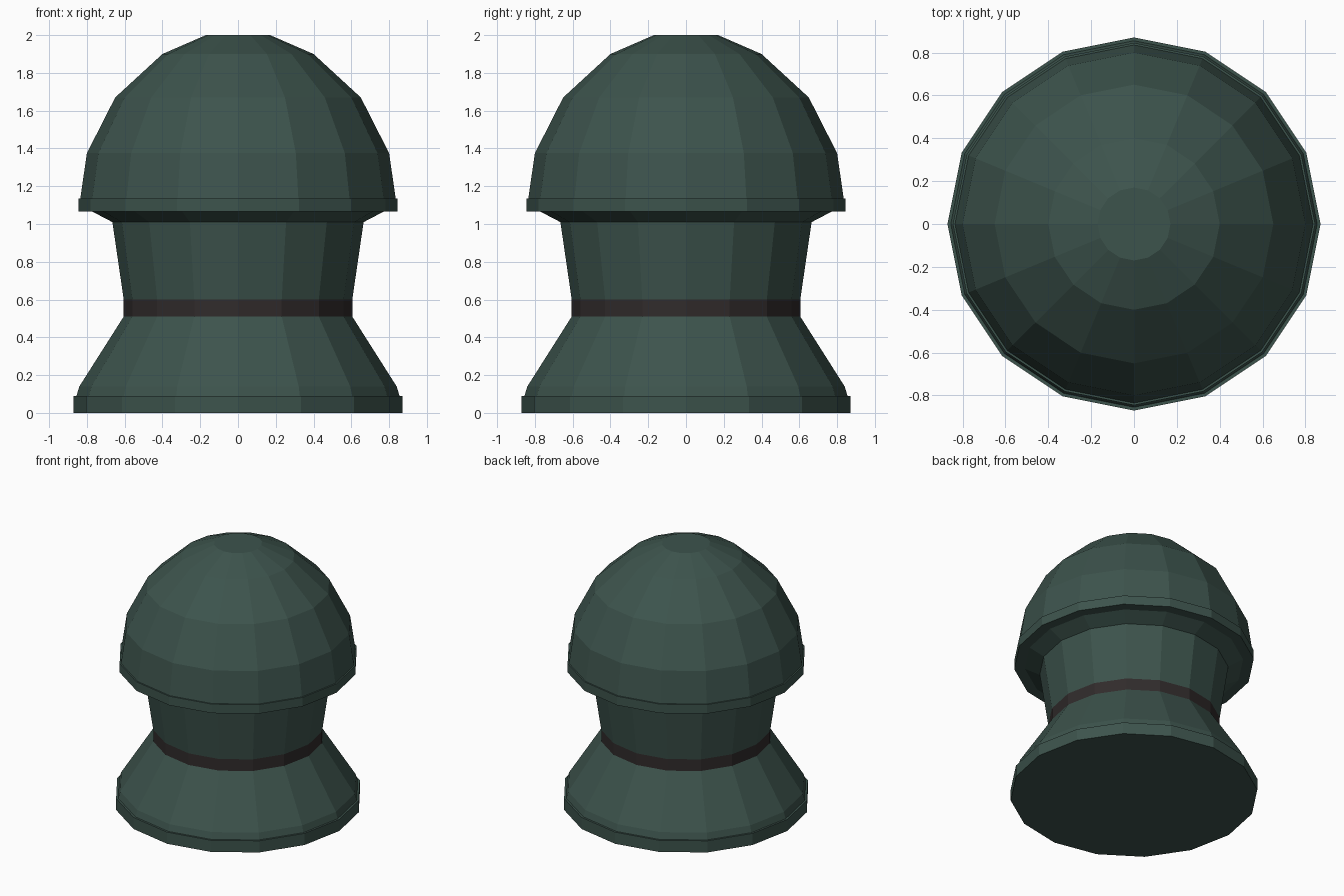
import bpy, bmesh
from math import cos, sin, pi

SIDES = 16

cube = bpy.data.objects.get("Cube")
if cube:
    bpy.data.objects.remove(cube, do_unlink=True)


def make_material(name, rgb):
    mat = bpy.data.materials.new(name)
    mat.use_nodes = True
    mat.diffuse_color = (*rgb, 1)
    bsdf = mat.node_tree.nodes["Principled BSDF"]
    bsdf.inputs["Base Color"].default_value = (*rgb, 1)
    bsdf.inputs["Roughness"].default_value = 0.8
    return mat


def lathe(name, profile, mat):
    """Spin a (radius, height) profile into a flat-shaded, capped solid."""
    bm = bmesh.new()
    rings = [[bm.verts.new((r * cos(2 * pi * i / SIDES), r * sin(2 * pi * i / SIDES), z))
              for i in range(SIDES)] for r, z in profile]
    for low, high in zip(rings, rings[1:]):
        for i in range(SIDES):
            j = (i + 1) % SIDES
            bm.faces.new((low[i], low[j], high[j], high[i]))
    bm.faces.new(rings[0][::-1])
    bm.faces.new(rings[-1])
    mesh = bpy.data.meshes.new(name)
    bm.to_mesh(mesh)
    bm.free()
    mesh.materials.append(mat)
    obj = bpy.data.objects.new(name, mesh)
    bpy.context.collection.objects.link(obj)
    return obj


green = make_material("dark green", (0.046, 0.087, 0.073))
charcoal = make_material("charcoal band", (0.030, 0.024, 0.024))

# Foot: flat rim, then a flare narrowing to the waist
lathe("base_foot", [(0.87, 0), (0.87, 0.09), (0.855, 0.09), (0.84, 0.14), (0.605, 0.51)], green)
# Dark waist band
lathe("waist_band", [(0.605, 0.51), (0.605, 0.6)], charcoal)
# Neck widening upward to the underside of the head
lathe("neck", [(0.605, 0.6), (0.665, 1.01), (0.77, 1.065)], green)
# Collar and faceted dome
lathe("dome_head", [(0.845, 1.065), (0.845, 1.135), (0.835, 1.135), (0.8, 1.375),
                    (0.65, 1.67), (0.4, 1.9), (0.17, 2)], green)
